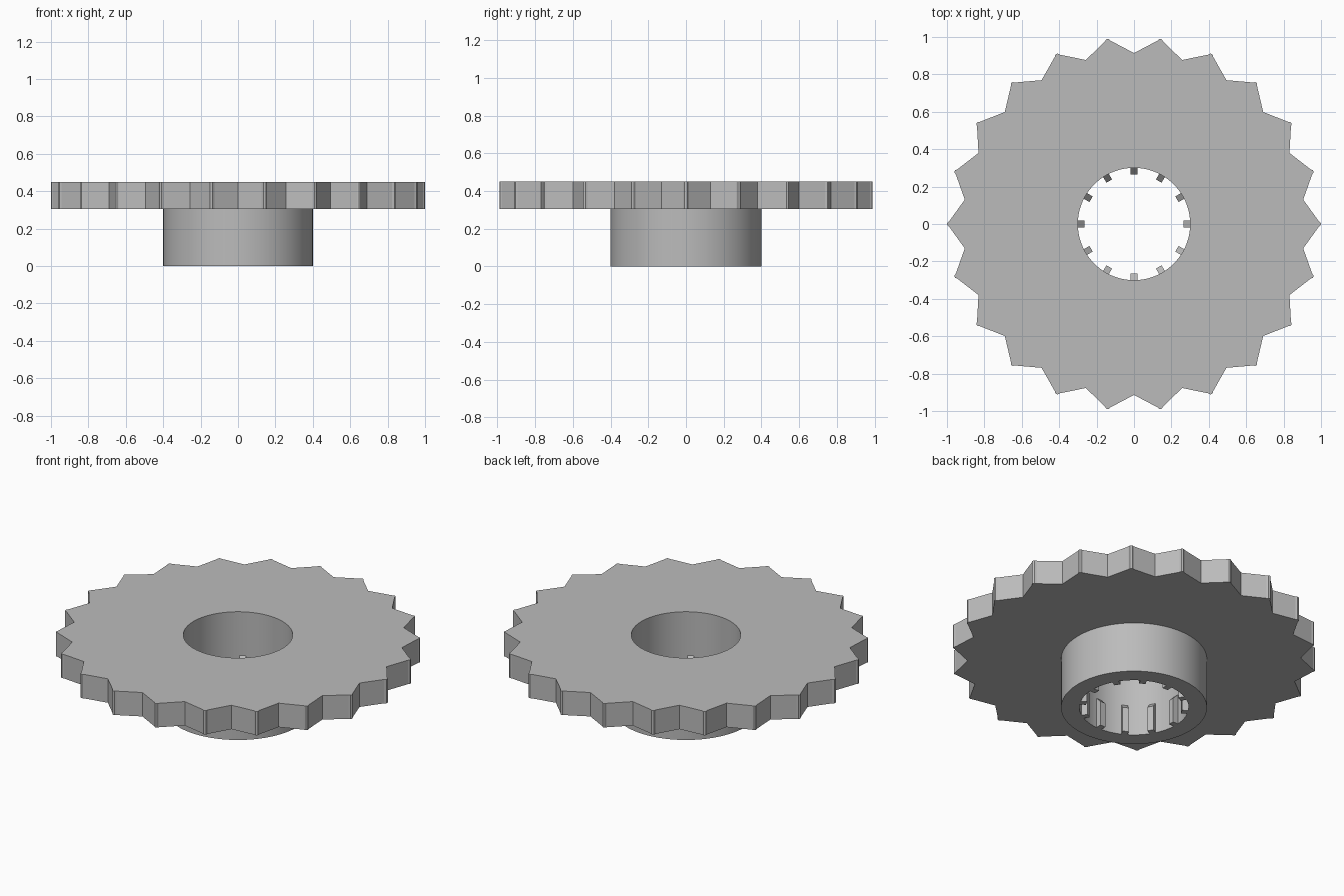
import bpy, bmesh, math
from mathutils import Matrix, Vector

cube = bpy.data.objects.get("Cube")
if cube:
    bpy.data.objects.remove(cube)

TEETH, SPLINES = 22, 12
TOP, DISC_BASE = 0.45, 0.305
HUB_R, BORE_R = 0.4, 0.3

grey = bpy.data.materials.new("plain_grey")
grey.use_nodes = True
grey.diffuse_color = (0.5, 0.5, 0.5, 1)
grey.node_tree.nodes["Principled BSDF"].inputs["Base Color"].default_value = (0.5, 0.5, 0.5, 1)


def make_object(name, bm):
    bmesh.ops.recalc_face_normals(bm, faces=bm.faces)
    mesh = bpy.data.meshes.new(name)
    bm.to_mesh(mesh)
    bm.free()
    mesh.materials.append(grey)
    obj = bpy.data.objects.new(name, mesh)
    bpy.context.collection.objects.link(obj)
    return obj


# One tooth outline, valley to valley, with a slightly rounded tip
half = math.pi / TEETH
valley = Vector((0.914 * math.cos(half), -0.914 * math.sin(half)))
shoulder = Vector((0.988, -0.015))
lower = [valley.lerp(shoulder, i / 4) for i in range(5)] + [Vector((0.998, -0.007))]
upper = [Vector((p.x, -p.y)) for p in reversed(lower[1:])]
tooth = lower + [Vector((1, 0))] + upper
outline = [Matrix.Rotation(2 * half * k, 2) @ p for k in range(TEETH) for p in tooth]

# Toothed disc and hub: a closed section swept around the axis
bm = bmesh.new()
rings = []
for p in outline:
    d = p.normalized()
    section = [(p.length, TOP), (p.length, DISC_BASE), (HUB_R, DISC_BASE),
               (HUB_R, 0), (BORE_R, 0), (BORE_R, TOP)]
    rings.append([bm.verts.new((d.x * r, d.y * r, z)) for r, z in section])
for a, b in zip(rings, rings[1:] + rings[:1]):
    for i in range(len(a)):
        j = (i + 1) % len(a)
        bm.faces.new((a[i], b[i], b[j], a[j]))
gear = make_object("toothed_disc_with_hub", bm)
bpy.context.view_layer.objects.active = gear
gear.select_set(True)
bpy.ops.object.shade_smooth_by_angle(angle=math.radians(15))
gear.select_set(False)

# Bore splines with sloped upper ends
bm = bmesh.new()
side = [(0.305, 0), (0.265, 0), (0.265, 0.15), (0.305, 0.19)]
for k in range(SPLINES):
    turn = Matrix.Rotation(2 * math.pi * k / SPLINES, 4, 'Z')
    left, right = [[bm.verts.new(turn @ Vector((r, y, z))) for r, z in side]
                   for y in (-0.0175, 0.0175)]
    bm.faces.new(left)
    bm.faces.new(right)
    for i in range(4):
        j = (i + 1) % 4
        bm.faces.new((left[i], left[j], right[j], right[i]))
make_object("bore_splines", bm)
